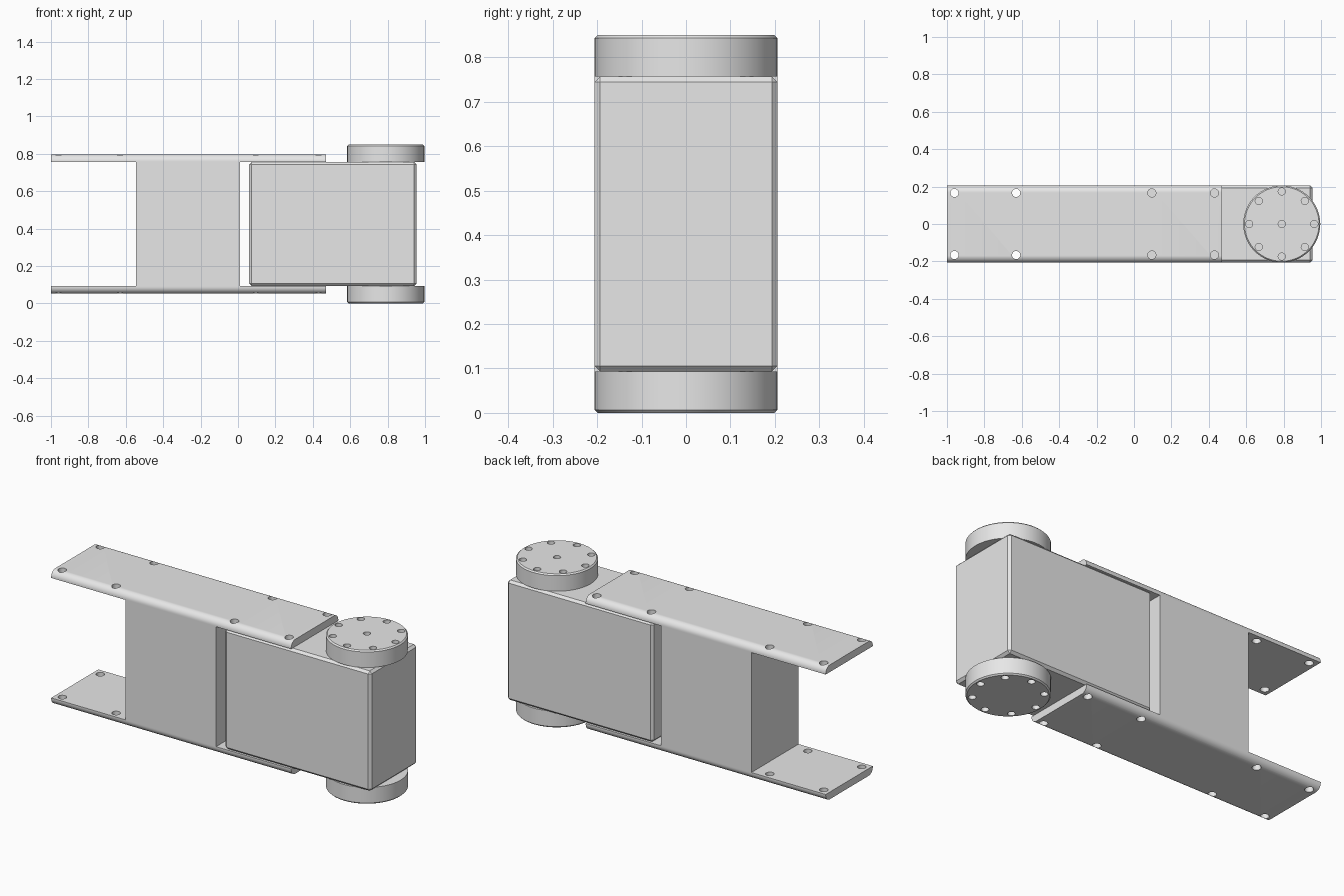
import bpy, bmesh, math
from mathutils import Matrix

if "Cube" in bpy.data.objects:
    bpy.data.objects.remove(bpy.data.objects["Cube"])

MID = 0.425                       # mirror height of the whole assembly
grey = bpy.data.materials.new("plain_grey")
grey.diffuse_color = (0.8, 0.8, 0.8, 1)
grey.use_nodes = True
grey.node_tree.nodes["Principled BSDF"].inputs["Base Color"].default_value = grey.diffuse_color


def make(name, bm):
    bmesh.ops.recalc_face_normals(bm, faces=bm.faces)
    me = bpy.data.meshes.new(name)
    bm.to_mesh(me)
    bm.free()
    me.materials.append(grey)
    ob = bpy.data.objects.new(name, me)
    bpy.context.collection.objects.link(ob)
    return ob


def box(name, x0, x1, half_y, z0, z1, chamfer=0):
    bm = bmesh.new()
    bmesh.ops.create_cube(bm, size=1)
    for v in bm.verts:
        v.co = ((x0 + x1) / 2 + v.co.x * (x1 - x0), v.co.y * 2 * half_y,
                (z0 + z1) / 2 + v.co.z * (z1 - z0))
    if chamfer:
        bmesh.ops.bevel(bm, geom=bm.edges[:], offset=chamfer, segments=1, affect='EDGES')
    return make(name, bm)


def cylinder(bm, x, y, z0, z1, r, sides):
    bmesh.ops.create_cone(bm, cap_ends=True, segments=sides, radius1=r, radius2=r,
                          depth=z1 - z0,
                          matrix=Matrix.Translation((x, y, (z0 + z1) / 2)))


def drill(ob, points, z0, z1, r):
    bm = bmesh.new()
    for x, y in points:
        cylinder(bm, x, y, z0, z1, r, 24)
    cutter = make("hole_cutter", bm)
    cutter.hide_render = True
    mod = ob.modifiers.new("holes", 'BOOLEAN')
    mod.operation, mod.solver, mod.object = 'DIFFERENCE', 'EXACT', cutter
    finish(ob, "holes")
    bpy.data.objects.remove(cutter, do_unlink=True)


def finish(ob, modifier=None):
    bpy.ops.object.select_all(action='DESELECT')
    ob.select_set(True)
    bpy.context.view_layer.objects.active = ob
    if modifier:
        bpy.ops.object.modifier_apply(modifier=modifier)
    bpy.ops.object.shade_smooth_by_angle(angle=math.radians(30))


def side_plate(name, s):
    """Flat bar with rounded outer long edges, s = +1 upper, -1 lower."""
    half, inner, outer, r = 0.206, 0.332, 0.372, 0.036
    arc = [(half - r + r * math.cos(a), outer - r + r * math.sin(a))
           for a in (math.pi / 2 * i / 10 for i in range(11))]
    right = [(half, inner)] + arc
    profile = right + [(-y, z) for y, z in reversed(right)]
    bm = bmesh.new()
    face = bm.faces.new([bm.verts.new((-1, y, MID + s * z)) for y, z in profile])
    ext = bmesh.ops.extrude_face_region(bm, geom=[face])
    bmesh.ops.translate(bm, vec=(1.47, 0, 0),
                        verts=[g for g in ext["geom"] if isinstance(g, bmesh.types.BMVert)])
    # the extrusion keeps the starting cap, so the bar is closed
    ob = make(name, bm)
    points = [(x, y) for x in (-0.96, -0.63, 0.095, 0.43) for y in (-0.166, 0.166)]
    za, zb = sorted((MID + s * 0.31, MID + s * 0.40))
    drill(ob, points, za, zb, 0.022)


def joint_disc(name, s):
    """Round hub with a chamfered outer rim and a ring of bolt holes."""
    cx, r = 0.79, 0.206
    za, zb = sorted((MID + s * 0.332, MID + s * 0.425))
    bm = bmesh.new()
    cylinder(bm, cx, 0, za, zb, r, 64)
    rim = [e for e in bm.edges if all(abs(v.co.z - (MID + s * 0.425)) < 1e-4 for v in e.verts)]
    bmesh.ops.bevel(bm, geom=rim, offset=0.007, segments=1, affect='EDGES')
    ob = make(name, bm)
    points = [(cx + 0.174 * math.cos(i * math.pi / 4), 0.174 * math.sin(i * math.pi / 4))
              for i in range(8)]
    if s > 0:
        points.append((cx, 0))    # centre hole on the upper hub
    za, zb = sorted((MID + s * 0.375, MID + s * 0.45))
    drill(ob, points, za, zb, 0.019)


# Spacer block and chamfered motor housing between the two bars
box("spacer_block", -0.545, 0.01, 0.206, 0.093, 0.757)
box("motor_housing", 0.06, 0.955, 0.206, 0.093, 0.757, 0.013)

# Mirrored bars and hubs
for label, sign in (("upper", 1), ("lower", -1)):
    side_plate(label + "_plate", sign)
    joint_disc(label + "_joint_disc", sign)
